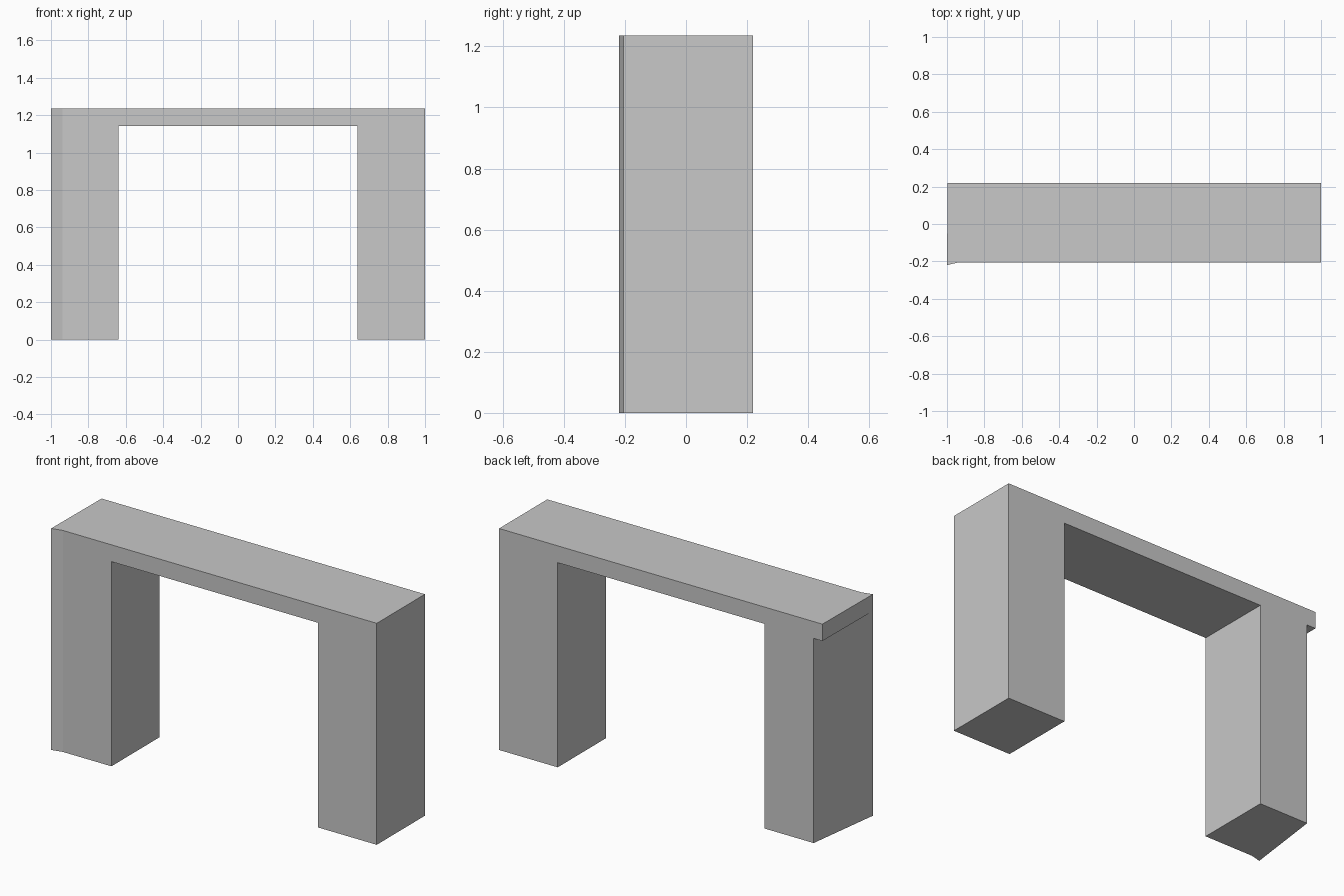
import bpy, bmesh

cube = bpy.data.objects.get("Cube")
if cube:
    bpy.data.objects.remove(cube, do_unlink=True)

# Single flat colour
grey = bpy.data.materials.new("light_grey")
grey.use_nodes = True
colour = (0.58, 0.58, 0.58, 1)
grey.diffuse_color = colour
grey.node_tree.nodes["Principled BSDF"].inputs["Base Color"].default_value = colour

HEIGHT, SOFFIT = 1.236, 1.142
INNER, FRONT, BACK = 0.638, -0.205, 0.22


def prism(name, outline, bottom, top):
    """Extrude a plan outline upwards from bottom to top."""
    bm = bmesh.new()
    base = bm.faces.new([bm.verts.new((x, y, bottom)) for x, y in outline])
    grown = bmesh.ops.extrude_face_region(bm, geom=[base])["geom"]
    for v in grown:
        if isinstance(v, bmesh.types.BMVert):
            v.co.z = top
    bmesh.ops.recalc_face_normals(bm, faces=bm.faces)
    mesh = bpy.data.meshes.new(name)
    bm.to_mesh(mesh)
    bm.free()
    mesh.materials.append(grey)
    obj = bpy.data.objects.new(name, mesh)
    bpy.context.collection.objects.link(obj)
    return obj


# Flared front corner shared by the lintel and the right leg
flare = [(-1, -0.22), (-0.938, FRONT)]

# Lintel spanning both legs
prism("lintel", flare + [(1, FRONT), (1, BACK), (-0.996, BACK)], SOFFIT, HEIGHT)

# Plain left leg
prism("left_leg", [(INNER, FRONT), (1, FRONT), (1, BACK), (INNER, BACK)], 0, SOFFIT)

# Right leg, its outer side slanting in towards the back
prism("right_leg", flare + [(-INNER, FRONT), (-INNER, BACK), (-0.942, BACK)], 0, SOFFIT)
